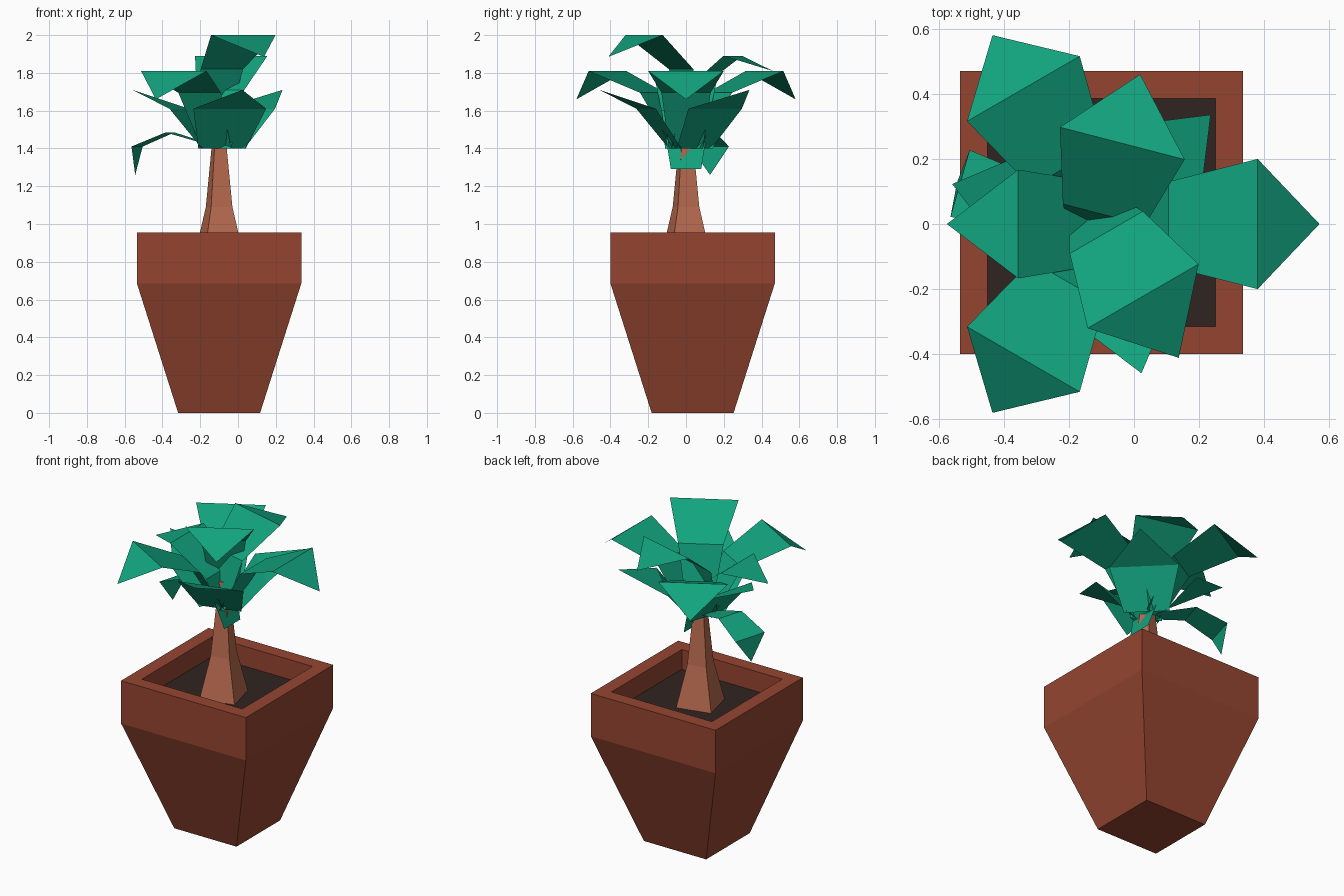
import bpy
from math import cos, sin, radians, sqrt

if "Cube" in bpy.data.objects:
    bpy.data.objects.remove(bpy.data.objects["Cube"])


def material(name, rgb):
    m = bpy.data.materials.new(name)
    m.diffuse_color = (*rgb, 1)
    m.use_nodes = True
    m.node_tree.nodes["Principled BSDF"].inputs["Base Color"].default_value = m.diffuse_color
    return m


CLAY = material("clay", (0.30, 0.06, 0.03))
SOIL = material("soil", (0.03, 0.017, 0.014))
BARK = material("bark", (0.50, 0.15, 0.08))
LEAF = material("leaf", (0.006, 0.37, 0.21))


def add_mesh(name, verts, faces, mat):
    me = bpy.data.meshes.new(name)
    me.from_pydata(verts, [], faces)
    me.materials.append(mat)
    ob = bpy.data.objects.new(name, me)
    bpy.context.collection.objects.link(ob)
    return ob


def square_loft(name, rings, centre, turn, mat, bottom=True, top=True):
    """Stack of square rings given as (corner radius, z)."""
    cx, cy = centre
    verts = [(cx + r * cos(radians(turn + 90 * k)), cy + r * sin(radians(turn + 90 * k)), z)
             for r, z in rings for k in range(4)]
    faces = [(4 * i + k, 4 * i + (k + 1) % 4, 4 * i + 4 + (k + 1) % 4, 4 * i + 4 + k)
             for i in range(len(rings) - 1) for k in range(4)]
    n = len(verts)
    if bottom:
        faces.append((3, 2, 1, 0))
    if top:
        faces.append((n - 4, n - 3, n - 2, n - 1))
    return add_mesh(name, verts, faces, mat)


# Pot with thick rim, and the soil inside
POT = (-0.10, 0.035)
D = sqrt(2)
pot_profile = [(0.217, 0), (0.435, 0.685), (0.435, 0.955), (0.35, 0.955), (0.35, 0.83)]
square_loft("pot", [(h * D, z) for h, z in pot_profile], POT, 45, CLAY, top=False)
square_loft("soil", [(0.35 * D, 0.83)], POT, 45, SOIL, bottom=False)

# Four-sided flared trunk
TX, TY = -0.10, 0.0
square_loft("trunk", [(0.152, 0.83), (0.082, 1.09), (0.047, 1.40), (0.033, 1.55)],
            (TX, TY), 59, BARK, bottom=False)


def leaf(name, angle, sections, tip):
    """Folded leaf: sections are (radius, half width, z), ending in a point."""
    c, s = cos(radians(angle)), sin(radians(angle))

    def place(r, w, z):
        return (TX + r * c - w * s, TY + r * s + w * c, z)

    verts = [place(r, side * w, z) for r, w, z in sections for side in (-1, 1)]
    verts.append(place(tip[0], 0, tip[1]))
    n = len(sections)
    faces = [(2 * i, 2 * i + 2, 2 * i + 3, 2 * i + 1) for i in range(n - 1)]
    faces.append((2 * n - 2, 2 * n, 2 * n - 1))
    add_mesh(name, verts, faces, LEAF)


# Middle whorl: long arching leaves; lower whorl: short upright leaves
for k in range(3):
    leaf(f"middle_leaf_{k + 1}", 120 * k,
         [(0.03, 0.09, 1.40), (0.206, 0.13, 1.695), (0.48, 0.20, 1.81)], (0.67, 1.66))
    leaf(f"lower_leaf_{k + 1}", 45 + 120 * k,
         [(0.06, 0.13, 1.40), (0.218, 0.20, 1.61)], (0.475, 1.71))

# Crown leaves at three heights
for k, (angle, wide_z, tip_z, w) in enumerate([(-60, 2.0, 1.885, 0.197),
                                              (75.5, 1.89, 1.81, 0.198),
                                              (180, 1.78, 1.71, 0.167)]):
    leaf(f"crown_leaf_{k + 1}", angle,
         [(-0.06, 0.08, wide_z - 0.49), (0.03, 0.13, wide_z - 0.18), (0.256, w, wide_z)],
         (0.475, tip_z))

# Small hanging leaf on the left
leaf("hanging_leaf", 164,
     [(0.05, 0.045, 1.42), (0.27, 0.085, 1.485), (0.452, 0.107, 1.41)], (0.462, 1.26))
